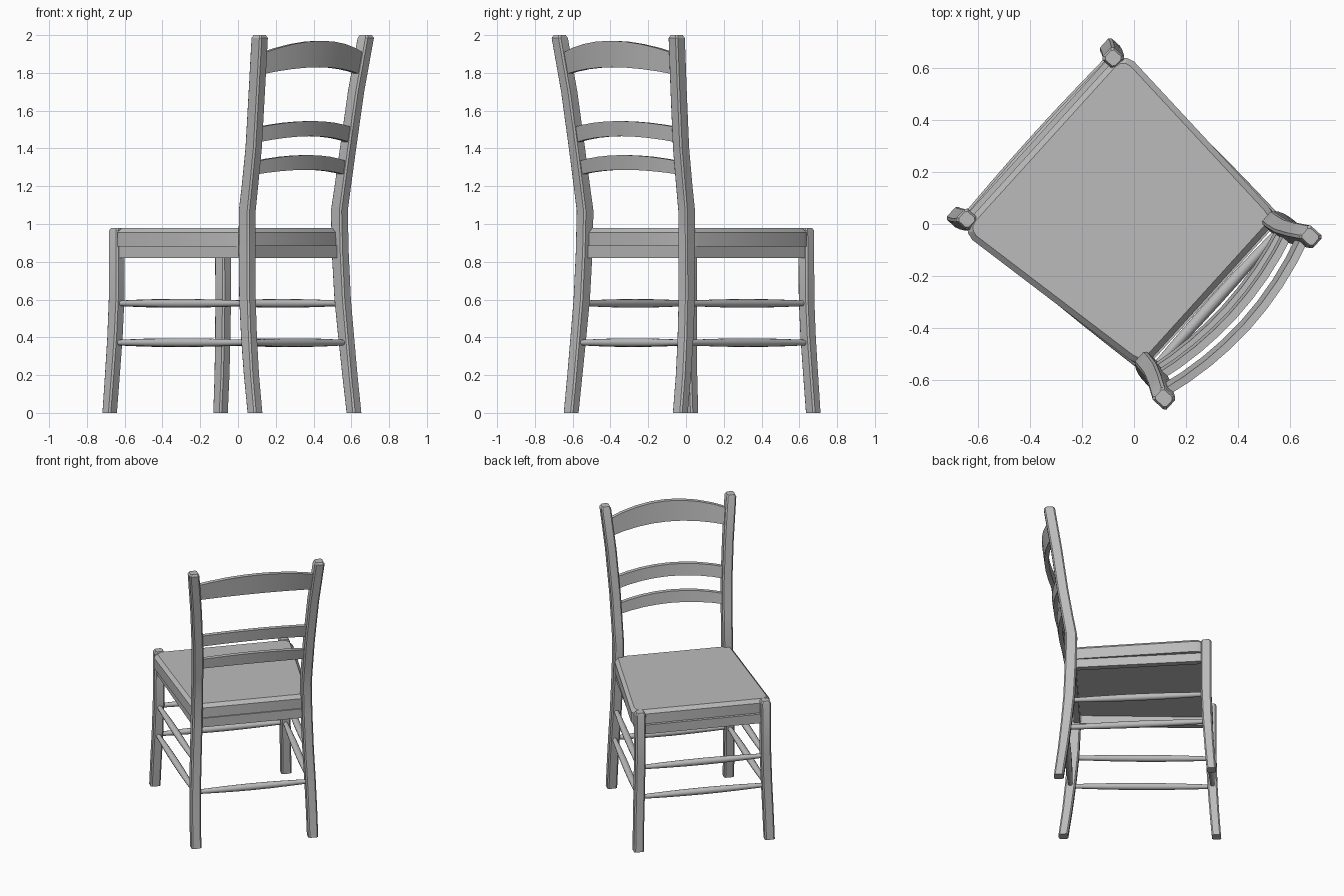
import bpy, bmesh, math
from mathutils import Matrix, Vector

cube = bpy.data.objects.get("Cube")
if cube:
    bpy.data.objects.remove(cube, do_unlink=True)

GREY = (0.5, 0.5, 0.5, 1)
wood = bpy.data.materials.new("grey_wood")
wood.use_nodes = True
wood.diffuse_color = GREY
wood.node_tree.nodes["Principled BSDF"].inputs["Base Color"].default_value = GREY

# The chair is modelled facing +y, then turned on the floor
TURN = Matrix.Rotation(math.radians(47.8), 4, "Z")


def loft(name, rings, smooth=30):
    """Skin a list of equal-length point rings and cap both ends."""
    bm = bmesh.new()
    loops = [[bm.verts.new(p) for p in ring] for ring in rings]
    n = len(loops[0])
    for a, b in zip(loops, loops[1:]):
        for i in range(n):
            j = (i + 1) % n
            bm.faces.new((a[i], a[j], b[j], b[i]))
    bm.faces.new(loops[0][::-1])
    bm.faces.new(loops[-1])
    bmesh.ops.recalc_face_normals(bm, faces=bm.faces)
    bm.transform(TURN)
    mesh = bpy.data.meshes.new(name)
    bm.to_mesh(mesh)
    bm.free()
    mesh.materials.append(wood)
    obj = bpy.data.objects.new(name, mesh)
    bpy.context.collection.objects.link(obj)
    bpy.ops.object.select_all(action="DESELECT")
    obj.select_set(True)
    bpy.context.view_layer.objects.active = obj
    bpy.ops.object.shade_smooth_by_angle(angle=math.radians(smooth))
    return obj


def chamfered(x, y, z, w, d, c=0.009):
    """Chamfered rectangular section."""
    w, d = w / 2, d / 2
    pts = [(w, d - c), (w - c, d), (c - w, d), (-w, d - c),
           (-w, c - d), (c - w, -d), (w - c, -d), (w, c - d)]
    return [(x + px, y + py, z) for px, py in pts]


def sample(path, z):
    """Interpolate (height, half spread, y, depth) along a leg path."""
    for a, b in zip(path, path[1:]):
        if a[0] <= z <= b[0]:
            t = (z - a[0]) / (b[0] - a[0])
            return [p + (q - p) * t for p, q in zip(a, b)]
    return path[-1]


# Leg paths: height, half spread, y, depth
BACK = [(0, .390, -.475, .062), (.2, .388, -.448, .065), (.4, .383, -.426, .07),
        (.6, .375, -.408, .074), (.85, .367, -.398, .077), (1.07, .363, -.395, .077),
        (1.2, .366, -.417, .074), (1.4, .372, -.449, .073), (1.7, .391, -.489, .073),
        (1.985, .418, -.534, .073)]
FRONT = [(0, .437, .521, .06), (.2, .432, .506, .063), (.4, .425, .494, .066),
         (.6, .42, .487, .068), (.965, .418, .487, .068)]

# Legs, each with an eased top
for label, path, top in (("back", BACK, 2.0), ("front", FRONT, .98)):
    for side, s in (("left", 1), ("right", -1)):
        rings = [chamfered(s * h, y, z, .066, d) for z, h, y, d in path]
        z, h, y, d = path[-1]
        rings.append(chamfered(s * h, y, top, .05, d - .016))
        loft(f"{label}_leg_{side}", rings)


def seat_outline(z, inset):
    """Tapered seat outline with rounded corners."""
    pts = []
    for cx, cy, start in ((.40, .418, 0), (-.40, .418, 90),
                          (-.335, -.335, 180), (.335, -.335, 270)):
        for k in range(4):
            a = math.radians(start + 30 * k)
            r = .062 - inset
            pts.append((cx + r * math.cos(a), cy + r * math.sin(a), z))
    return pts


# Seat with a bevelled upper rim
loft("seat", [seat_outline(.88, 0), seat_outline(.955, 0), seat_outline(.978, .022)], 20)


def rail(name, a, b, z0, z1, thick):
    """Straight board between two floor points."""
    a, b = Vector(a), Vector(b)
    d = (b - a).normalized()
    n = Vector((-d.y, d.x)) * thick / 2
    loft(name, [[(*(p + n), z0), (*(p - n), z0), (*(p - n), z1), (*(p + n), z1)]
                for p in (a, b)])


# Apron boards below the seat
rail("apron_front", (-.42, .48), (.42, .48), .82, .885, .04)
rail("apron_back", (-.36, -.385), (.36, -.385), .82, .885, .04)
for side, s in (("left", 1), ("right", -1)):
    rail("apron_" + side, (s * .42, .48), (s * .365, -.385), .82, .885, .04)


def spindle(name, a, b):
    """Turned rung that swells toward the middle."""
    a, b = Vector(a), Vector(b)
    d = (b - a).normalized()
    n = d.cross(Vector((0, 0, 1)))
    m = d.cross(n)
    rings = []
    for t in (0, .2, .35, .5, .65, .8, 1):
        r = .014 + .009 * math.sin(math.pi * t)
        rings.append([a.lerp(b, t) + r * (n * math.cos(k * math.pi / 6) + m * math.sin(k * math.pi / 6))
                      for k in range(12)])
    loft(name, rings, 40)


# Rungs between the legs
for level, z in (("lower", .372), ("upper", .58)):
    _, fx, fy, _ = sample(FRONT, z)
    _, bx, by, _ = sample(BACK, z)
    spindle(f"front_rung_{level}", (-fx, fy, z), (fx, fy, z))
    for side, s in (("left", 1), ("right", -1)):
        spindle(f"side_rung_{level}_{side}", (s * fx, fy, z), (s * bx, by, z))
    if level == "lower":
        spindle("back_rung", (-bx, by, z), (bx, by, z))


def slat(name, bottom, top, rise_bottom, rise_top, bow, thick=.03):
    """Back slat, arched upward and bowed to the rear."""
    rings = []
    steps = 8
    for i in range(steps + 1):
        t = 2 * i / steps - 1
        arch = 1 - t * t
        ring = []
        for z, rise, order in ((bottom, rise_bottom, (1, -1)), (top, rise_top, (-1, 1))):
            zz = z + rise * arch
            _, h, y, _ = sample(BACK, z)
            for o in order:
                ring.append((t * h, y - bow * arch + o * thick / 2, zz))
        rings.append(ring)
    loft(name, rings, 30)


# Ladder back
slat("top_slat", 1.79, 1.90, .04, .07, .065)
slat("middle_slat", 1.43, 1.51, .035, .035, .055)
slat("lower_slat", 1.26, 1.33, .027, .035, .05)
